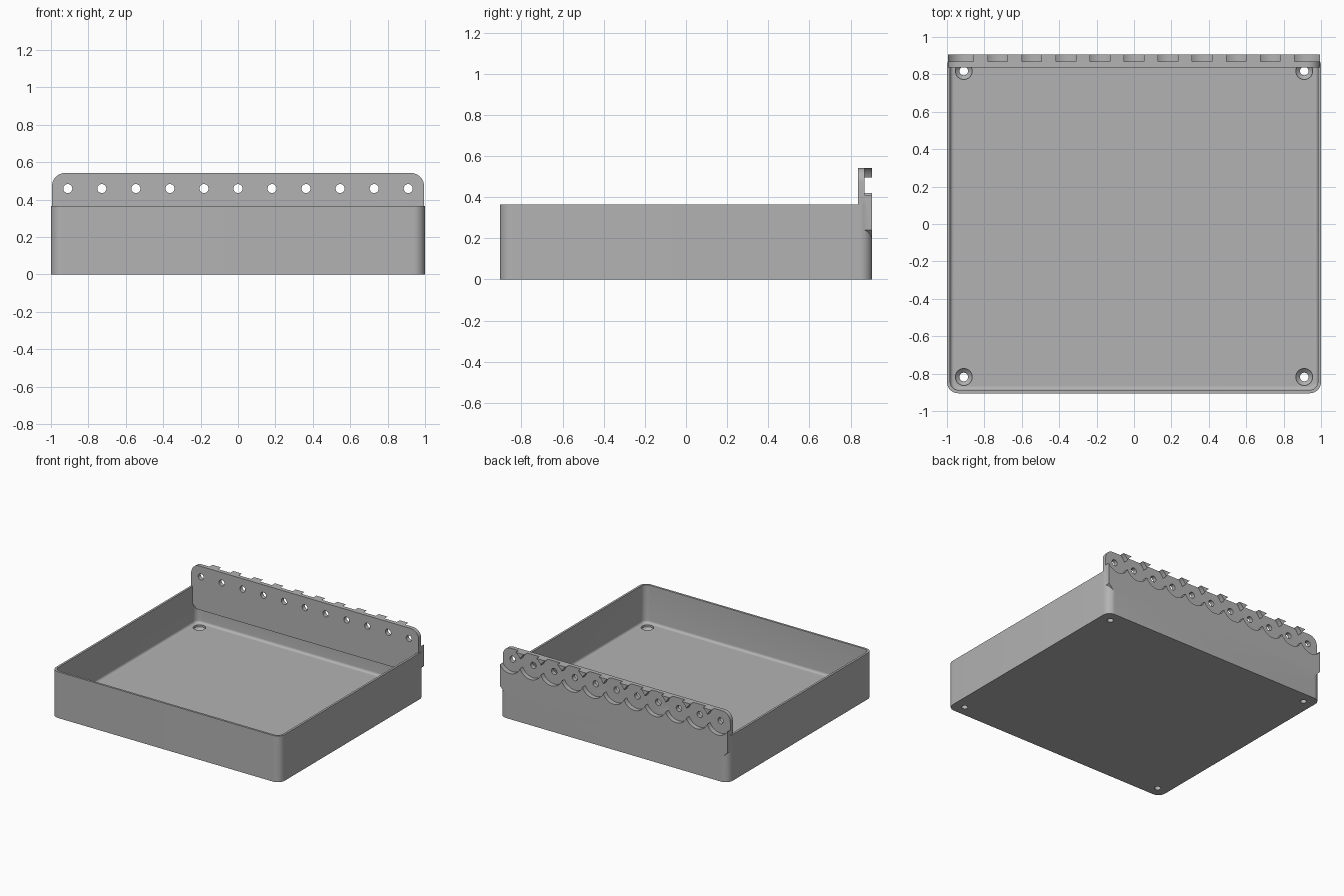
import bpy, bmesh, math
from mathutils import Matrix

cube = bpy.data.objects.get("Cube")
if cube:
    bpy.data.objects.remove(cube, do_unlink=True)

grey = bpy.data.materials.new("plain grey")
grey.use_nodes = True
grey.diffuse_color = (0.45, 0.45, 0.45, 1)
grey.node_tree.nodes["Principled BSDF"].inputs["Base Color"].default_value = (0.45, 0.45, 0.45, 1)


def rounded_rect(hx, hy, radii, steps=10):
    """Counter-clockwise outline; radii start at the +x +y corner."""
    pts = []
    for k, (sx, sy) in enumerate([(1, 1), (-1, 1), (-1, -1), (1, -1)]):
        r = radii[k]
        for i in range(steps + 1):
            a = math.pi / 2 * (k + i / steps)
            pts.append((sx * (hx - r) + r * math.cos(a), sy * (hy - r) + r * math.sin(a)))
    return pts


def loft(name, rings, matrix=None):
    """Closed solid through a stack of (outline, height) rings."""
    bm = bmesh.new()
    loops = [[bm.verts.new((x, y, z)) for x, y in pts] for pts, z in rings]
    for a, b in zip(loops, loops[1:]):
        n = len(a)
        for i in range(n):
            j = (i + 1) % n
            bm.faces.new((a[i], a[j], b[j], b[i]))
    bm.faces.new(loops[0][::-1])
    bm.faces.new(loops[-1])
    if matrix:
        bm.transform(matrix)
    bmesh.ops.recalc_face_normals(bm, faces=bm.faces)
    mesh = bpy.data.meshes.new(name)
    bm.to_mesh(mesh)
    bm.free()
    mesh.materials.append(grey)
    obj = bpy.data.objects.new(name, mesh)
    bpy.context.collection.objects.link(obj)
    return obj


def circle(r, cx=0, cy=0, n=48):
    return [(cx + r * math.cos(2 * math.pi * i / n), cy + r * math.sin(2 * math.pi * i / n))
            for i in range(n)]


def combine(target, other, operation):
    """Apply a boolean and discard the helper solid."""
    other.hide_render = True
    mod = target.modifiers.new("combine", 'BOOLEAN')
    mod.operation = operation
    mod.solver = 'EXACT'
    mod.object = other
    bpy.ops.object.select_all(action='DESELECT')
    bpy.context.view_layer.objects.active = target
    target.select_set(True)
    bpy.ops.object.modifier_apply(modifier=mod.name)
    bpy.data.objects.remove(other, do_unlink=True)


# Open tray with rounded corners
HX, HY, RIM, FLOOR, CORNER = 1.0, 0.905, 0.365, 0.065, 0.06
outer = rounded_rect(HX, HY, [CORNER] * 4)
tray = loft("tray_with_hinge_panel", [(outer, 0), (outer, RIM)])

# Hollow with a fillet round the floor
WALL, FILLET = 0.017, 0.02
rings = []
for i in range(7):
    a = math.pi / 2 * i / 6
    inset = WALL + FILLET * (1 - math.sin(a))
    rings.append((rounded_rect(HX - inset, HY - inset, [CORNER + 0.002 - inset] * 4),
                  FLOOR + FILLET * (1 - math.cos(a))))
rings.append((rings[-1][0], RIM + 0.1))
combine(tray, loft("hollow", rings), 'DIFFERENCE')

# Countersunk screw holes in the floor
for sx in (-1, 1):
    for sy in (-1, 1):
        cx, cy = sx * 0.91, sy * 0.818
        profile = [(0.023, -0.05), (0.023, 0.03), (0.045, 0.05), (0.045, FLOOR + 0.003)]
        hole = loft("screw_hole", [(circle(r, cx, cy), z) for r, z in profile])
        combine(tray, hole, 'DIFFERENCE')

# Upright panel: rounded above, chamfered below
PX, BOTTOM, TOP = 0.995, 0.195, 0.542
FRONT, STEP = 0.836, 0.868
arch = [(x, y + TOP - 0.2) for x, y in rounded_rect(PX, 0.2, [0.07] * 4) if y > 0]
outline = arch + [(-PX, BOTTOM + 0.045), (-PX + 0.045, BOTTOM), (PX - 0.045, BOTTOM), (PX, BOTTOM + 0.045)]
upright = Matrix.Rotation(math.pi / 2, 4, 'X')
panel = loft("panel", [(outline, -HY), (outline, -FRONT)], upright)
combine(tray, panel, 'UNION')

# Row of round knuckle recesses and pin holes
for i in range(11):
    cx, cz = (i - 5) * 0.182, 0.459
    for radius, start in ((0.0985, STEP), (0.024, FRONT - 0.05)):
        ring = circle(radius, cx, cz)
        combine(tray, loft("knuckle", [(ring, -HY - 0.05), (ring, -start)], upright), 'DIFFERENCE')

bpy.ops.object.select_all(action='DESELECT')
tray.select_set(True)
bpy.context.view_layer.objects.active = tray
bpy.ops.object.shade_smooth_by_angle(angle=math.radians(30))
